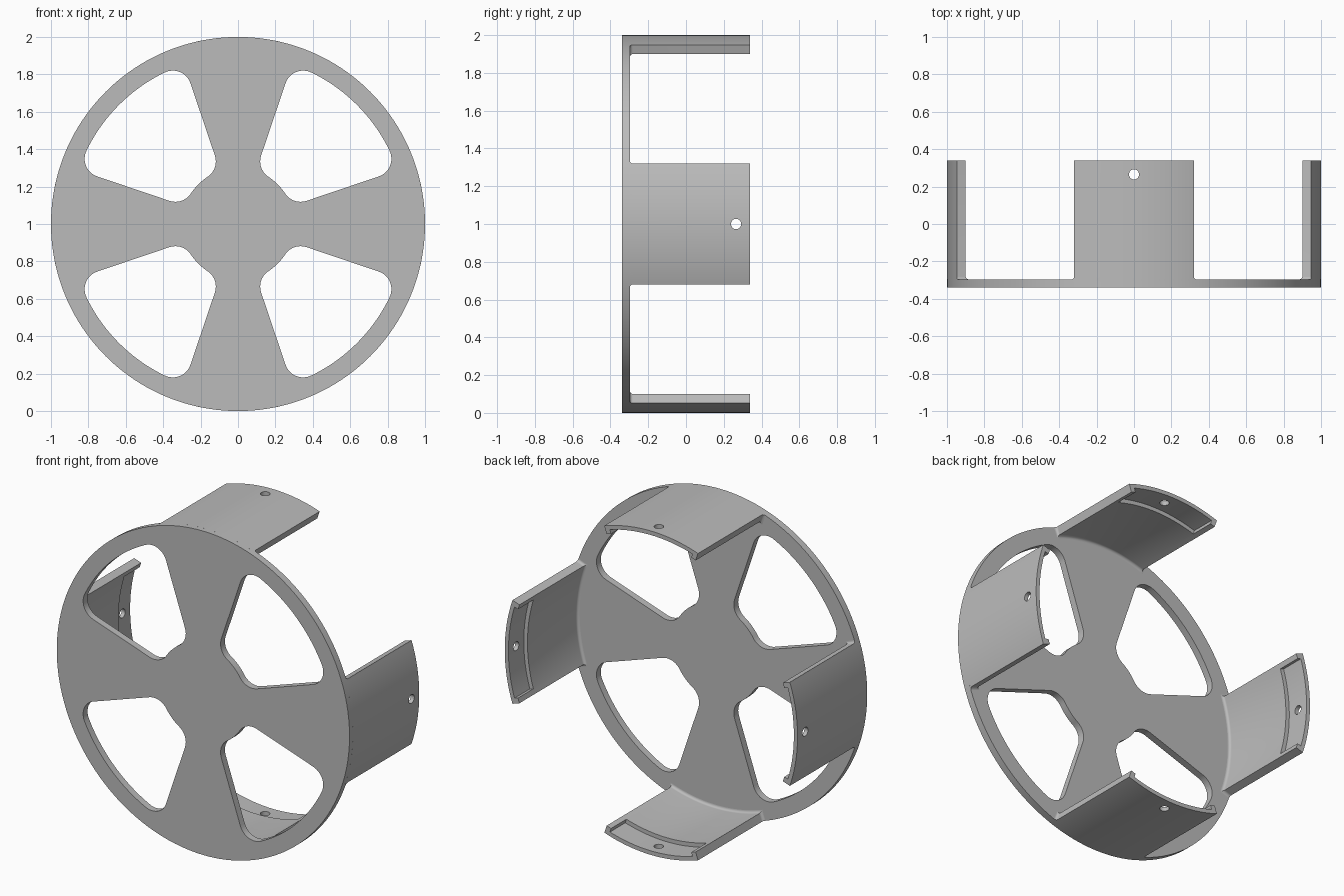
import bpy, bmesh
from math import sin, cos, pi, asin, sqrt, atan2
from mathutils import Matrix, Vector

cube = bpy.data.objects.get("Cube")
if cube:
    bpy.data.objects.remove(cube, do_unlink=True)

FRONT, BACK, PLATE_BACK = -0.34, 0.34, -0.297
HALF = asin(0.32)          # half angle of each spoke and tab
OUTER, INNER = 1.0, 0.95   # tab radii
HOLE_Y = 0.265
CENTRE = Vector((0, 0, 1))

grey = bpy.data.materials.new("plain grey")
grey.use_nodes = True
grey.diffuse_color = (0.5, 0.5, 0.5, 1)
grey.node_tree.nodes["Principled BSDF"].inputs["Base Color"].default_value = (0.5, 0.5, 0.5, 1)


def arc(cx, cy, r, a0, a1, n):
    return [(cx + r * cos(a0 + (a1 - a0) * i / n), cy + r * sin(a0 + (a1 - a0) * i / n))
            for i in range(n + 1)]


def mesh_object(name, bm):
    bmesh.ops.recalc_face_normals(bm, faces=bm.faces)
    mesh = bpy.data.meshes.new(name)
    bm.to_mesh(mesh)
    bm.free()
    obj = bpy.data.objects.new(name, mesh)
    bpy.context.collection.objects.link(obj)
    return obj


def sector(half, r0, r1, n=32):
    """Outline of an annular sector centred on the +z direction, as (x, z)."""
    return (arc(0, 0, r1, pi / 2 - half, pi / 2 + half, n)
            + arc(0, 0, r0, pi / 2 + half, pi / 2 - half, n))


def loft(name, levels):
    """Skin a list of (y, outline) sections and cap both ends."""
    bm = bmesh.new()
    rings = [[bm.verts.new((x, y, z)) for x, z in outline] for y, outline in levels]
    for a, b in zip(rings, rings[1:]):
        for i in range(len(a)):
            j = (i + 1) % len(a)
            bm.faces.new((a[i], a[j], b[j], b[i]))
    bm.faces.new(rings[0])
    bm.faces.new(rings[-1])
    return mesh_object(name, bm)


def evaluated_mesh(obj):
    return bpy.data.meshes.new_from_object(
        obj.evaluated_get(bpy.context.evaluated_depsgraph_get()))


def finish(obj):
    obj.data.materials.clear()
    obj.data.materials.append(grey)
    bpy.ops.object.select_all(action='DESELECT')
    obj.select_set(True)
    bpy.context.view_layer.objects.active = obj
    bpy.ops.object.shade_smooth_by_angle(angle=0.5)


def window(hub=0.3, rim=0.9, r=0.1):
    """Rounded opening in the first quadrant, symmetric about 45 degrees."""
    si, so = sqrt((hub + r) ** 2 - r * r), sqrt((rim - r) ** 2 - r * r)
    edge, normal = Vector((cos(HALF), sin(HALF))), Vector((-sin(HALF), cos(HALF)))
    ci, co = edge * si + normal * r, edge * so + normal * r
    ai, ao = atan2(ci.y, ci.x), atan2(co.y, co.x)
    half = (arc(0, 0, hub, pi / 4, ai, 6)
            + arc(ci.x, ci.y, r, ai + pi, HALF + 1.5 * pi, 12)[1:]
            + arc(co.x, co.y, r, HALF - pi / 2, ao, 12)
            + arc(0, 0, rim, ao, pi / 4, 12)[1:])
    return half + [(y, x) for x, y in reversed(half[1:-1])]


# Spoked front plate: filled outline with four openings
curve = bpy.data.curves.new("plate_outline", 'CURVE')
curve.dimensions, curve.fill_mode = '2D', 'BOTH'
curve.extrude = (PLATE_BACK - FRONT) / 2
outlines = [arc(0, 0, OUTER, 0, 2 * pi, 160)[:-1]]
for k in range(4):
    c, s = cos(k * pi / 2), sin(k * pi / 2)
    outlines.append([(x * c - y * s, x * s + y * c) for x, y in window()])
for points in outlines:
    spline = curve.splines.new('POLY')
    spline.points.add(len(points) - 1)
    spline.use_cyclic_u = True
    for p, (x, y) in zip(spline.points, points):
        p.co = (x, y, 0, 1)
outline = bpy.data.objects.new("plate_outline", curve)
bpy.context.collection.objects.link(outline)
bpy.context.view_layer.update()
bm = bmesh.new()
bm.from_mesh(evaluated_mesh(outline))
bpy.data.objects.remove(outline, do_unlink=True)
bmesh.ops.remove_doubles(bm, verts=bm.verts, dist=0.0001)
bm.transform(Matrix.Translation(CENTRE + Vector((0, (FRONT + PLATE_BACK) / 2, 0)))
             @ Matrix.Rotation(pi / 2, 4, 'X'))
finish(mesh_object("front_plate", bm))

# Curved tab whose foot flares into a small fillet against the plate
FILLET = 0.016
levels = [(PLATE_BACK - 0.01, sector(HALF + FILLET, INNER - FILLET, OUTER))]
for i in range(7):
    t = i / 6 * pi / 2
    flare = FILLET * (1 - sin(t))
    levels.append((PLATE_BACK + FILLET * (1 - cos(t)),
                   sector(HALF + flare, INNER - flare, OUTER)))
levels.append((BACK, sector(HALF, INNER, OUTER)))
tab = loft("tab", levels)

# Cutters: open-ended pocket on the inside and a round pin hole
pocket_outline = sector(HALF - 0.033, 0.88, 0.975)
pocket = loft("pocket_cutter", [(0.19, pocket_outline), (BACK + 0.1, pocket_outline)])
bm = bmesh.new()
bmesh.ops.create_cone(bm, cap_ends=True, segments=32, radius1=0.027, radius2=0.027, depth=0.4,
                      matrix=Matrix.Translation((0, HOLE_Y, 0.95)))
pin = mesh_object("pin_hole_cutter", bm)
for cutter in (pocket, pin):
    cutter.hide_render = True
    mod = tab.modifiers.new("cut", 'BOOLEAN')
    mod.operation, mod.solver, mod.object = 'DIFFERENCE', 'EXACT', cutter
bpy.context.view_layer.update()
tab_mesh = evaluated_mesh(tab)
for helper in (tab, pocket, pin):
    bpy.data.objects.remove(helper, do_unlink=True)

# Four tabs around the rim
for k, side in enumerate(("top", "left", "bottom", "right")):
    mesh = tab_mesh.copy()
    mesh.transform(Matrix.Translation(CENTRE) @ Matrix.Rotation(k * pi / 2, 4, 'Y'))
    obj = bpy.data.objects.new(side + "_tab", mesh)
    bpy.context.collection.objects.link(obj)
    finish(obj)
